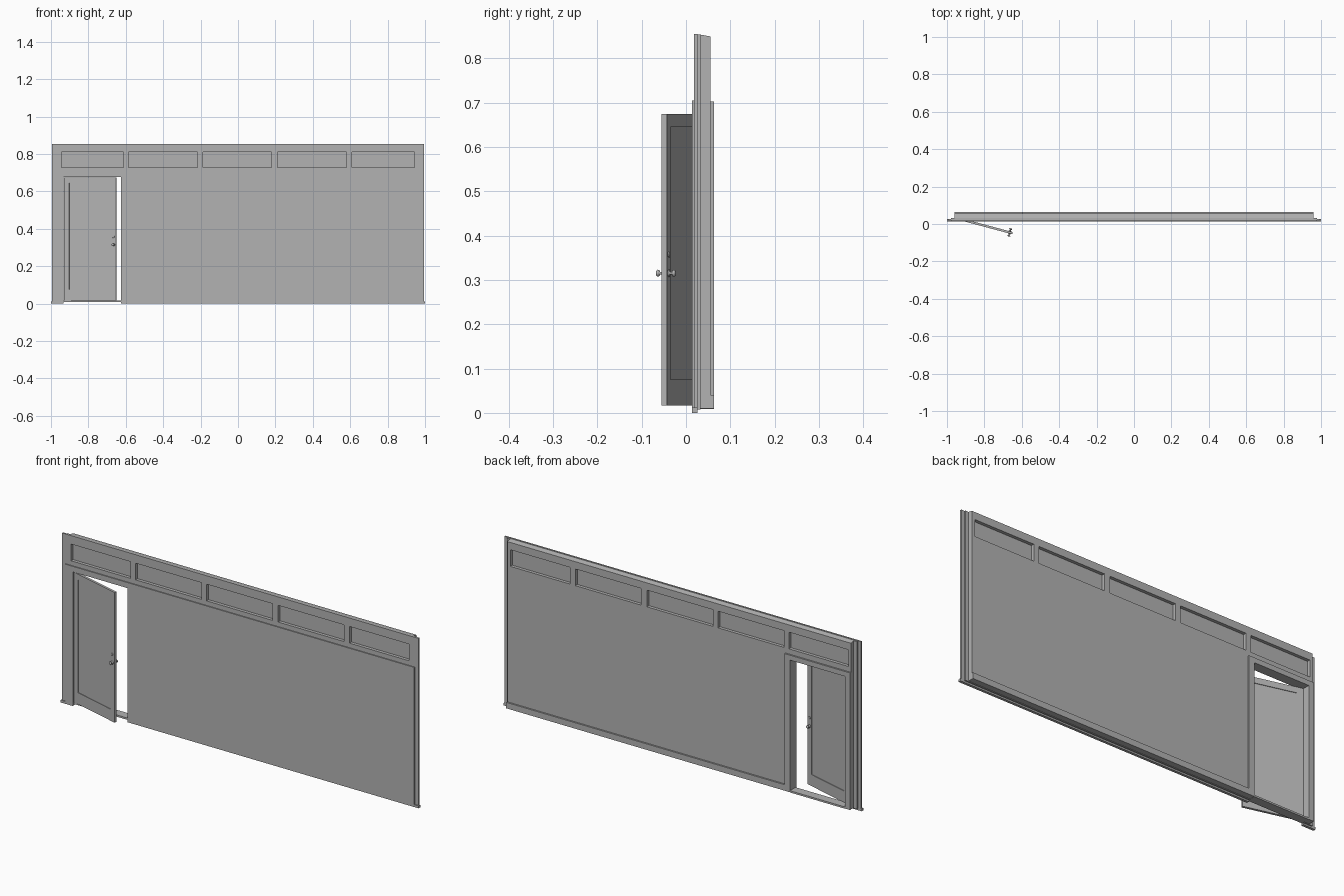
import bpy, bmesh, math
from mathutils import Matrix, Vector

cube = bpy.data.objects.get("Cube")
if cube:
    bpy.data.objects.remove(cube, do_unlink=True)

grey = bpy.data.materials.new("wall grey")
grey.use_nodes = True
COL = (0.45, 0.45, 0.45, 1)
grey.diffuse_color = COL
grey.node_tree.nodes["Principled BSDF"].inputs["Base Color"].default_value = COL


def finish(name, bm, matrix=None):
    bmesh.ops.recalc_face_normals(bm, faces=bm.faces)
    mesh = bpy.data.meshes.new(name)
    bm.to_mesh(mesh)
    bm.free()
    mesh.materials.append(grey)
    obj = bpy.data.objects.new(name, mesh)
    bpy.context.collection.objects.link(obj)
    if matrix:
        obj.matrix_world = matrix
    return obj


def slab(name, x, y, z, holes=(), matrix=None):
    """Upright board with rectangular openings (x0, x1, z0, z1)."""
    xs = sorted({*x, *(c for h in holes for c in h[:2] if x[0] < c < x[1])})
    zs = sorted({*z, *(c for h in holes for c in h[2:] if z[0] < c < z[1])})
    bm = bmesh.new()
    grid = {(a, b): bm.verts.new((a, y[0], b)) for a in xs for b in zs}
    for a0, a1 in zip(xs, xs[1:]):
        for b0, b1 in zip(zs, zs[1:]):
            cx, cz = (a0 + a1) / 2, (b0 + b1) / 2
            if not any(h[0] < cx < h[1] and h[2] < cz < h[3] for h in holes):
                bm.faces.new([grid[p] for p in ((a0, b0), (a1, b0), (a1, b1), (a0, b1))])
    ext = bmesh.ops.extrude_face_region(bm, geom=bm.faces[:])
    moved = [v for v in ext["geom"] if isinstance(v, bmesh.types.BMVert)]
    bmesh.ops.translate(bm, verts=moved, vec=(0, y[1] - y[0], 0))
    bmesh.ops.delete(bm, geom=[v for v in bm.verts if not v.link_faces], context="VERTS")
    return finish(name, bm, matrix)


# Openings shared by the wall layers
DOOR = (-0.932, -0.625, -0.1, 0.677)
spans = [(-0.945, -0.613), (-0.585, -0.217), (-0.188, 0.18), (0.212, 0.58), (0.61, 0.943)]
windows = [(a, b, 0.728, 0.812) for a, b in spans]
openings = [DOOR] + windows

# Wall layers, from the wide front plate to the narrower back
slab("front_plate", (-0.995, 0.995), (0.018, 0.026), (0.005, 0.855), openings)
slab("middle_layer", (-0.978, 0.978), (0.026, 0.033), (0.008, 0.853), openings)
back = slab("back_layer", (-0.96, 0.96), (0.033, 0.055), (0.01, 0.853), openings)
for v in back.data.vertices:
    if v.co.z > 0.85 and v.co.y > 0.05:
        v.co.z = 0.849

# Shallow front facing and its bottom lip
slab("front_facing", (-0.975, 0.975), (0.013, 0.018), (0.012, 0.705), [DOOR])
slab("bottom_lip", (-1, 1), (0.013, 0.026), (0, 0.012), [DOOR])

# Recessed panels in the upper openings
for i, (a, b) in enumerate(spans):
    slab(f"upper_panel_{i + 1}", (a, b), (0.034, 0.039), (0.728, 0.812))

# Back trim, door casing and threshold
slab("back_baseboard", (-0.595, 0.96), (0.055, 0.063), (0.01, 0.04))
slab("door_casing", (-0.96, -0.595), (0.055, 0.063), (0.01, 0.702), [DOOR])
slab("threshold", DOOR[:2], (0.018, 0.063), (0.009, 0.018))

# Door leaf, standing ajar on its left hinge line
hinge = Matrix.Translation((-0.93, 0.026, 0)) @ Matrix.Rotation(math.radians(-15), 4, "Z")
W = 0.29
panel = (0.03, W - 0.03, 0.075, 0.645)
slab("door_frame", (0, W), (-0.006, 0.006), (0.017, 0.674), [panel], hinge)
slab("door_panel", panel[:2], (-0.003, 0.003), panel[2:], (), hinge)


def turned(name, profile, x, z, side):
    """Lathe a (radius, distance) profile outwards from a door face."""
    bm = bmesh.new()
    verts = [bm.verts.new((r, 0, d)) for r, d in profile]
    edges = [bm.edges.new(p) for p in zip(verts, verts[1:])]
    bmesh.ops.spin(bm, geom=verts + edges, cent=(0, 0, 0), axis=(0, 0, 1),
                   angle=math.tau, steps=16)
    bmesh.ops.remove_doubles(bm, verts=bm.verts, dist=0.00001)
    place = Matrix.Translation((x, side * 0.006, z)) @ Vector((0, 0, 1)).rotation_difference(
        Vector((0, side, 0))).to_matrix().to_4x4()
    obj = finish(name, bm, hinge @ place)
    for poly in obj.data.polygons:
        poly.use_smooth = True


# Knob and lock on both faces
knob = [(0, 0), (0.008, 0), (0.008, 0.002), (0.003, 0.003), (0.003, 0.008),
        (0.007, 0.010), (0.008, 0.013), (0.006, 0.016), (0, 0.017)]
lock = [(0, 0), (0.006, 0), (0.006, 0.002), (0.004, 0.003), (0, 0.003)]
for side, label in ((-1, "front"), (1, "back")):
    turned(f"{label}_knob", knob, W - 0.015, 0.315, side)
    turned(f"{label}_lock", lock, W - 0.015, 0.357, side)
